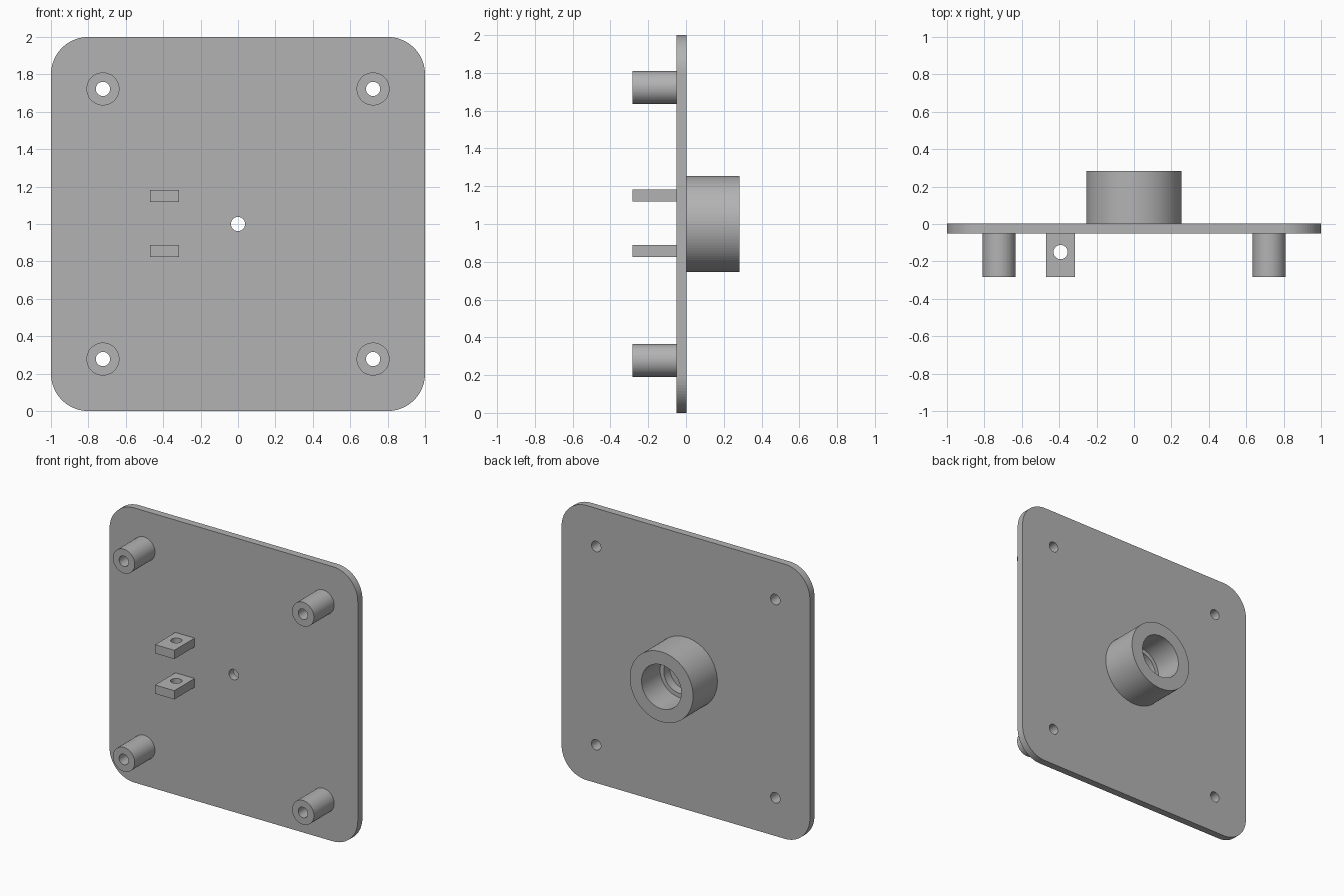
import bpy, bmesh, math
from mathutils import Vector

if "Cube" in bpy.data.objects:
    bpy.data.objects.remove(bpy.data.objects["Cube"])

FRONT, SKIN, BACK = -0.283, -0.05, 0.003   # standoff tips, plate front, plate back
TIP = 0.283                                # end of the bearing boss
HOLE = 0.038
CORNERS = [(sx * 0.722, 1 + sz * 0.722) for sx in (-1, 1) for sz in (-1, 1)]

grey = bpy.data.materials.new("plain grey")
grey.diffuse_color = (0.45, 0.45, 0.45, 1)
grey.use_nodes = True
grey.node_tree.nodes["Principled BSDF"].inputs["Base Color"].default_value = grey.diffuse_color


def finish(name, bm):
    bmesh.ops.recalc_face_normals(bm, faces=bm.faces)
    mesh = bpy.data.meshes.new(name)
    bm.to_mesh(mesh)
    bm.free()
    mesh.materials.append(grey)
    obj = bpy.data.objects.new(name, mesh)
    bpy.context.collection.objects.link(obj)
    return obj


def lathe(name, profile, x, z, sides=72):
    """Spin a closed (radius, y) profile about the y axis at (x, z)."""
    bm = bmesh.new()
    rings = []
    for i in range(sides):
        a = math.tau * i / sides
        rings.append([bm.verts.new((x + r * math.cos(a), y, z + r * math.sin(a)))
                      for r, y in profile])
    n = len(profile)
    for i in range(sides):
        p, q = rings[i], rings[(i + 1) % sides]
        for j in range(n):
            k = (j + 1) % n
            bm.faces.new((p[j], p[k], q[k], q[j]))
    return finish(name, bm)


def prism(name, points, depth):
    """Extrude a flat outline along a depth vector."""
    bm = bmesh.new()
    face = bm.faces.new([bm.verts.new(p) for p in points])
    ext = bmesh.ops.extrude_face_region(bm, geom=[face])
    moved = [v for v in ext["geom"] if isinstance(v, bmesh.types.BMVert)]
    bmesh.ops.translate(bm, verts=moved, vec=Vector(depth))
    return finish(name, bm)


def drill(obj, start, depth):
    """Cut a round hole from a start point along a depth vector."""
    d = Vector(depth)
    u = d.orthogonal().normalized()
    w = d.normalized().cross(u)
    pts = [Vector(start) + HOLE * (u * math.cos(a) + w * math.sin(a))
           for a in (math.tau * i / 72 for i in range(72))]
    cutter = prism("hole_cutter", pts, depth)
    cutter.hide_render = True
    mod = obj.modifiers.new("hole", "BOOLEAN")
    mod.operation, mod.solver, mod.object = "DIFFERENCE", "EXACT", cutter
    bpy.context.view_layer.objects.active = obj
    bpy.ops.object.modifier_apply(modifier=mod.name)
    bpy.data.objects.remove(cutter)


# Rounded plate with corner and centre holes
outline = []
for k, (cx, cz) in enumerate([(0.8, 1.8), (-0.8, 1.8), (-0.8, 0.2), (0.8, 0.2)]):
    for i in range(19):
        a = math.radians(90 * k + 5 * i)
        outline.append((cx + 0.2 * math.cos(a), SKIN, cz + 0.2 * math.sin(a)))
plate = prism("plate", outline, (0, BACK - SKIN, 0))
for x, z in CORNERS + [(0, 1)]:
    drill(plate, (x, -0.2, z), (0, 0.4, 0))

# Hollow corner standoffs
for x, z in CORNERS:
    lathe("standoff", [(HOLE, FRONT), (0.088, FRONT), (0.088, SKIN), (HOLE, SKIN)], x, z)

# Bearing boss with a stepped bore
lathe("bearing_boss", [(0.255, BACK), (0.255, TIP), (0.16, TIP), (0.16, 0.07),
                       (0.13, 0.07), (0.13, BACK)], 0, 1, 96)

# Pair of drilled tabs
for z in (0.824, 1.118):
    tab = prism("tab", [(-0.47, FRONT, z), (-0.315, FRONT, z),
                        (-0.315, SKIN, z), (-0.47, SKIN, z)], (0, 0, 0.064))
    drill(tab, (-0.3925, -0.15, z - 0.1), (0, 0, 0.3))
